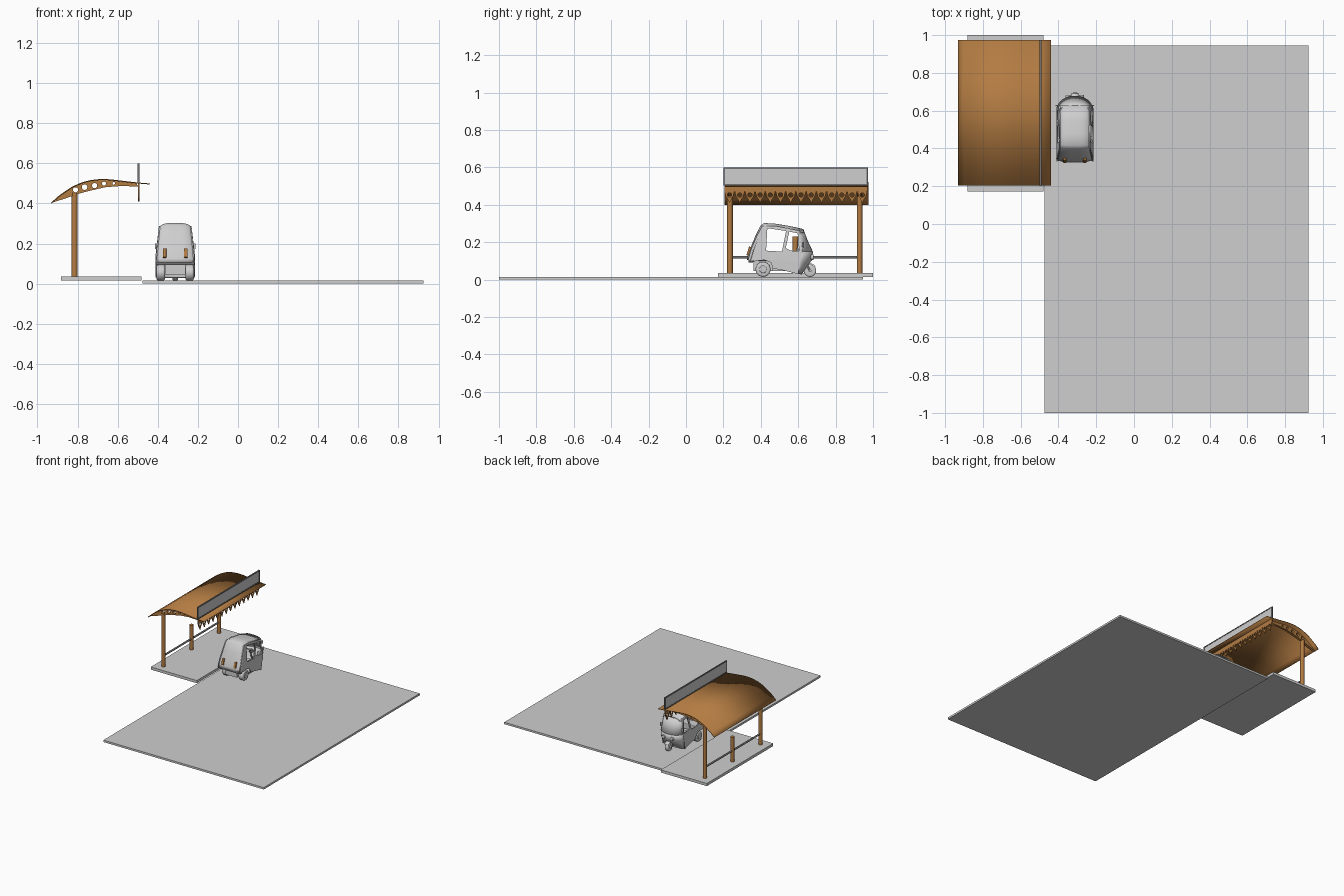
import bpy, bmesh, math
from mathutils import Vector, Matrix

if "Cube" in bpy.data.objects:
    bpy.data.objects.remove(bpy.data.objects["Cube"])


def material(name, rgb):
    m = bpy.data.materials.new(name)
    m.diffuse_color = (*rgb, 1)
    m.use_nodes = True
    m.node_tree.nodes["Principled BSDF"].inputs["Base Color"].default_value = m.diffuse_color
    return m


GREY = material("light grey", (0.62, 0.62, 0.62))
DARK = material("dark grey", (0.17, 0.17, 0.17))
WOOD = material("warm wood", (0.45, 0.2, 0.055))
CX = -0.313  # centre line of the three-wheeler


def finish(name, mesh, mat, smooth=False):
    ob = bpy.data.objects.new(name, mesh)
    bpy.context.collection.objects.link(ob)
    mesh.materials.clear()
    mesh.materials.append(mat)
    if smooth:
        bpy.ops.object.select_all(action='DESELECT')
        ob.select_set(True)
        bpy.context.view_layer.objects.active = ob
        bpy.ops.object.shade_smooth_by_angle(angle=math.radians(40))
    return ob


def box(name, x, y, z, mat, bevel=0):
    """Box from (min, max) pairs."""
    bm = bmesh.new()
    bmesh.ops.create_cube(bm, size=1)
    for v in bm.verts:
        v.co = Vector([p[0] + (c + 0.5) * (p[1] - p[0]) for p, c in zip((x, y, z), v.co)])
    if bevel:
        bmesh.ops.bevel(bm, geom=bm.edges[:], offset=bevel, segments=2, profile=0.5, affect='EDGES')
    me = bpy.data.meshes.new(name)
    bm.to_mesh(me)
    bm.free()
    return finish(name, me, mat)


def rod(name, a, b, r, mat, n=16, bevel=0):
    """Cylinder between two points, optionally with rounded rims."""
    a, b = Vector(a), Vector(b)
    bm = bmesh.new()
    bmesh.ops.create_cone(bm, cap_ends=True, segments=n, radius1=r, radius2=r, depth=(b - a).length)
    if bevel:
        rim = [e for e in bm.edges if abs(e.verts[0].co.z - e.verts[1].co.z) < 1e-6]
        bmesh.ops.bevel(bm, geom=rim, offset=bevel, segments=3, profile=0.5, affect='EDGES')
    turn = (b - a).to_track_quat('Z', 'Y').to_matrix().to_4x4()
    bm.transform(Matrix.Translation((a + b) / 2) @ turn)
    me = bpy.data.meshes.new(name)
    bm.to_mesh(me)
    bm.free()
    return finish(name, me, mat, True)


def plate(name, loops, at, thick, mat, axis):
    """Flat plate with holes: outline in XZ (axis 'Y') or YZ (axis 'X')."""
    cu = bpy.data.curves.new(name, 'CURVE')
    cu.dimensions, cu.fill_mode, cu.extrude = '2D', 'BOTH', thick / 2
    for pts in loops:
        sp = cu.splines.new('POLY')
        sp.points.add(len(pts) - 1)
        for p, (u, v) in zip(sp.points, pts):
            p.co = (u, v, 0, 1)
        sp.use_cyclic_u = True
    tmp = bpy.data.objects.new(name + "_outline", cu)
    bpy.context.collection.objects.link(tmp)
    me = bpy.data.meshes.new_from_object(tmp.evaluated_get(bpy.context.evaluated_depsgraph_get()))
    bpy.data.objects.remove(tmp)
    for v in me.vertices:
        u, w, t = v.co
        v.co = (u, at - t, w) if axis == 'Y' else (at + t, u, w)
    return finish(name, me, mat)


def shell(name, rows, thick, mat):
    """Smooth thin sheet through rows of points."""
    n = len(rows[0])
    faces = [(i * n + j, i * n + j + 1, i * n + n + j + 1, i * n + n + j)
             for i in range(len(rows) - 1) for j in range(n - 1)]
    me = bpy.data.meshes.new(name)
    me.from_pydata([p for r in rows for p in r], [], faces)
    ob = finish(name, me, mat, True)
    mod = ob.modifiers.new("thickness", 'SOLIDIFY')
    mod.thickness, mod.offset = thick, 0
    return ob


def circle(u, v, r, n=14):
    return [(u + r * math.cos(2 * math.pi * i / n), v + r * math.sin(2 * math.pi * i / n)) for i in range(n)]


# Road slab and shelter platform
box("road_slab", (-0.475, 0.925), (-1, 0.945), (0, 0.015), GREY)
box("platform", (-0.882, -0.48), (0.172, 1.0), (0.015, 0.036), GREY)

# Curved shelter roof
arch = [(-0.93, 0.402), (-0.9, 0.43), (-0.865, 0.456), (-0.825, 0.482), (-0.78, 0.502), (-0.735, 0.514),
        (-0.69, 0.519), (-0.64, 0.518), (-0.58, 0.511), (-0.51, 0.503), (-0.44, 0.497)]
shell("roof", [[(x, y, z) for x, z in arch] for y in (0.205, 0.975)], 0.005, WOOD)

# Perforated rafters, posts, rail
under = [(-0.495, 0.484), (-0.58, 0.487), (-0.66, 0.481), (-0.74, 0.463), (-0.8, 0.447), (-0.86, 0.425), (-0.92, 0.406)]
holes = [circle(x, z, r) for x, z, r in
         ((-0.81, 0.468, 0.013), (-0.765, 0.481, 0.014), (-0.715, 0.489, 0.013), (-0.668, 0.499, 0.01), (-0.62, 0.5, 0.007))]
for y in (0.235, 0.928):
    plate("rafter", [[(x, z - 0.001) for x, z in arch[:-1]] + under] + holes, y, 0.02, WOOD, 'Y')
    rod("post", (-0.815, y, 0.036), (-0.815, y, 0.455), 0.015, WOOD)
rod("short_post", (-0.815, 0.585, 0.036), (-0.815, 0.585, 0.23), 0.015, WOOD)
rod("back_rail", (-0.815, 0.235, 0.119), (-0.815, 0.928, 0.119), 0.007, DARK, 10)

# Scalloped valance with drilled drops
N, Y0, Y1 = 14, 0.205, 0.97
step = (Y1 - Y0) / N
edge, drops = [(Y1, 0.502), (Y0, 0.502)], []
for i in range(N):
    y = Y0 + i * step
    edge += [(y + f * step, z) for f, z in
             ((0.02, 0.47), (0.14, 0.445), (0.3, 0.432), (0.5, 0.41), (0.7, 0.432), (0.86, 0.445), (0.98, 0.47))]
    drops.append(circle(y + step / 2, 0.453, 0.012, 10))
plate("valance", [edge] + drops, -0.495, 0.006, WOOD, 'X')

# Blank sign board with frame
box("sign_board", (-0.498, -0.492), (0.205, 0.968), (0.508, 0.595), GREY)
for z in (0.508, 0.595):
    box("sign_frame_bar", (-0.5, -0.49), (0.2, 0.973), (z - 0.004, z + 0.004), DARK)
for y in (0.204, 0.969):
    box("sign_frame_end", (-0.5, -0.49), (y - 0.004, y + 0.004), (0.508, 0.595), DARK)

# Three-wheeler: side panels with open doorways, leaning inward
side = [(0.332, 0.105), (0.347, 0.16), (0.377, 0.23), (0.407, 0.288), (0.475, 0.288), (0.607, 0.262), (0.622, 0.15),
        (0.61, 0.1), (0.6, 0.03), (0.52, 0.05), (0.465, 0.06), (0.455, 0.09), (0.42, 0.105), (0.38, 0.1)]
rear_gap = [(0.428, 0.155), (0.435, 0.275), (0.535, 0.26), (0.513, 0.15)]
door_gap = [(0.533, 0.168), (0.552, 0.257), (0.597, 0.248), (0.605, 0.152), (0.56, 0.155)]
for s in (-1, 1):
    ob = plate("side_panel", [side, rear_gap, door_gap], 0, 0.006, GREY, 'X')
    for v in ob.data.vertices:
        v.co.x += CX + s * min(0.095, 0.095 - 0.1 * (v.co.z - 0.12))

# Back panel flowing into the crowned roof
spine = [(0.328, 0.105, 0.098, 1, 0), (0.332, 0.125, 0.098, 1, 0), (0.343, 0.16, 0.095, 1, 0), (0.372, 0.23, 0.087, 0.9, -0.2),
         (0.4, 0.287, 0.081, 0.6, -0.6), (0.418, 0.3, 0.08, 0, -1), (0.475, 0.297, 0.08, 0, -1),
         (0.55, 0.285, 0.08, 0, -1), (0.628, 0.268, 0.076, 0, -1)]
us = [-1 + i / 6 for i in range(13)]
shell("cabin_roof_and_back", [[(CX + u * h, y + dy * 0.018 * u ** 4, z + dz * 0.018 * u ** 4) for u in us]
                              for y, z, h, dy, dz in spine], 0.005, GREY)


# Rounded nose and windscreen
def bow(y, z, h, d, span):
    ts = [math.radians(span * (-1 + i / 8)) for i in range(17)]
    return [(CX + h * math.sin(t), y + d * math.cos(t), z) for t in ts]


shell("nose", [bow(0.597, 0.03, 0.085, 0.02, 90), bow(0.6, 0.07, 0.092, 0.045, 90),
               bow(0.605, 0.108, 0.094, 0.068, 90), bow(0.612, 0.15, 0.092, 0.064, 90)], 0.005, GREY)
shell("windscreen", [bow(0.612, 0.15, 0.092, 0.064, 90), bow(0.606, 0.21, 0.085, 0.042, 90),
                     bow(0.602, 0.264, 0.077, 0.026, 90)], 0.004, GREY)

# Floor, bumper, seats, steering
box("floor", (CX - 0.088, CX + 0.088), (0.46, 0.605), (0.045, 0.06), GREY)
box("engine_bay", (CX - 0.052, CX + 0.052), (0.36, 0.47), (0.045, 0.1), GREY)
box("rear_bumper", (CX - 0.098, CX + 0.098), (0.333, 0.36), (0.092, 0.108), DARK, 0.004)
box("rear_seat", (CX - 0.085, CX + 0.085), (0.37, 0.445), (0.1, 0.145), GREY, 0.006)
box("driver_seat", (CX - 0.05, CX + 0.05), (0.5, 0.54), (0.06, 0.125), GREY, 0.006)
rod("steering_column", (CX, 0.625, 0.08), (CX, 0.595, 0.165), 0.006, GREY, 10)
rod("handlebar", (CX - 0.045, 0.595, 0.165), (CX + 0.045, 0.595, 0.165), 0.005, GREY, 10)

# Wheels, fork and mudguard
for s in (-1, 1):
    x = CX + s * 0.072
    rod("rear_wheel", (x - 0.021, 0.412, 0.055), (x + 0.021, 0.412, 0.055), 0.04, GREY, 24, 0.01)
    rod("rear_hub", (x + s * 0.015, 0.412, 0.055), (x + s * 0.025, 0.412, 0.055), 0.02, GREY, 16, 0.003)
    rod("front_fork", (CX + s * 0.02, 0.663, 0.047), (CX + s * 0.02, 0.635, 0.1), 0.005, GREY, 8)
    # Lamps and mirrors
    rod("headlamp", (CX + s * 0.035, 0.65, 0.12), (CX + s * 0.035, 0.683, 0.12), 0.014, GREY, 14, 0.003)
    rod("mirror_arm", (CX + s * 0.085, 0.62, 0.18), (CX + s * 0.097, 0.628, 0.185), 0.003, GREY, 6)
    box("mirror", tuple(sorted((CX + s * 0.088, CX + s * 0.102))), (0.624, 0.63), (0.172, 0.2), GREY, 0.002)
    tail = box("tail_lamp", (-0.009, 0.009), (-0.008, 0.006), (-0.024, 0.024), WOOD, 0.003)
    tail.location = (CX + s * 0.053, 0.338, 0.152)
    tail.rotation_euler.x = math.radians(-17)
rod("rear_axle", (CX - 0.07, 0.412, 0.055), (CX + 0.07, 0.412, 0.055), 0.008, GREY, 10)
rod("front_wheel", (CX - 0.014, 0.663, 0.048), (CX + 0.014, 0.663, 0.048), 0.033, GREY, 24, 0.008)
rod("front_axle", (CX - 0.024, 0.663, 0.048), (CX + 0.024, 0.663, 0.048), 0.008, GREY, 10)
guard = [[(CX + w, 0.663 + 0.037 * math.cos(a), 0.048 + 0.037 * math.sin(a)) for w in (-0.018, 0, 0.018)]
         for a in [math.radians(40 + 14 * i) for i in range(10)]]
shell("front_mudguard", guard, 0.003, GREY)
